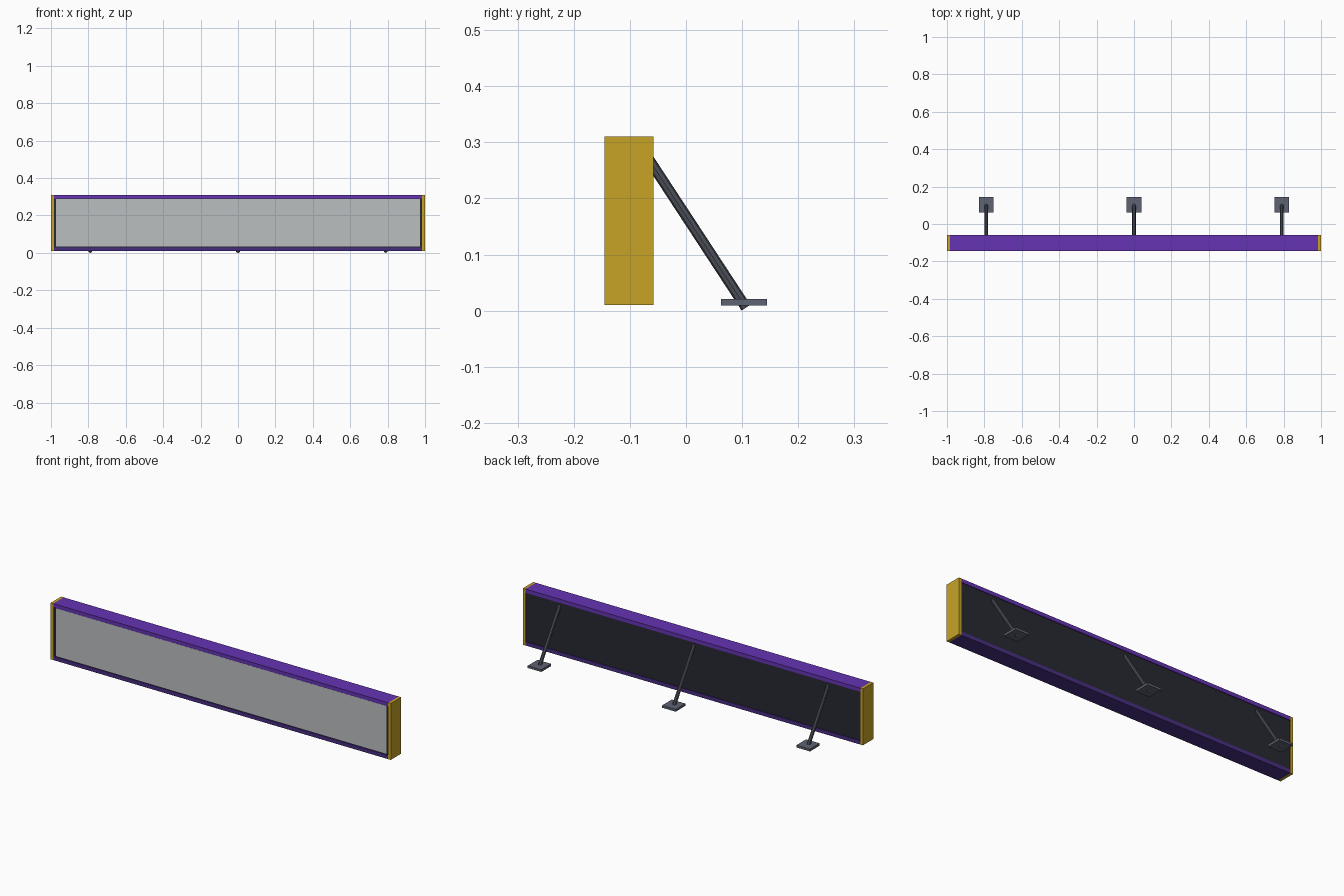
import bpy
from mathutils import Vector

cube = bpy.data.objects.get("Cube")
if cube:
    bpy.data.objects.remove(cube, do_unlink=True)


def material(name, r, g, b):
    m = bpy.data.materials.new(name)
    m.use_nodes = True
    m.diffuse_color = (r, g, b, 1)
    bsdf = next(n for n in m.node_tree.nodes if n.type == 'BSDF_PRINCIPLED')
    bsdf.inputs["Base Color"].default_value = (r, g, b, 1)
    return m


yellow = material("yellow", 0.58, 0.37, 0.02)
purple = material("purple", 0.13, 0.033, 0.45)
deep_purple = material("deep purple", 0.065, 0.027, 0.22)
panel_grey = material("panel grey", 0.5, 0.52, 0.53)
charcoal = material("charcoal", 0.021, 0.021, 0.032)
strut_grey = material("strut grey", 0.078, 0.084, 0.107)
foot_grey = material("foot grey", 0.113, 0.125, 0.17)


def box(name, lo, hi, mat):
    """Box spanning two opposite corners."""
    lo, hi = Vector(lo), Vector(hi)
    bpy.ops.mesh.primitive_cube_add(size=1, location=(lo + hi) / 2)
    ob = bpy.context.object
    ob.name = name
    ob.scale = hi - lo
    bpy.ops.object.transform_apply(location=False, rotation=False, scale=True)
    ob.data.materials.append(mat)


def rod(name, start, end, radius, mat):
    """Eight-sided rod between two points."""
    start, end = Vector(start), Vector(end)
    axis = end - start
    bpy.ops.mesh.primitive_cylinder_add(vertices=8, radius=radius, depth=axis.length,
                                        location=(start + end) / 2)
    ob = bpy.context.object
    ob.name = name
    ob.rotation_euler = (-axis.angle(Vector((0, 0, 1))), 0, 0)
    if axis.y < 0:
        ob.rotation_euler.x *= -1
    ob.data.materials.append(mat)


front, back = -0.145, -0.058
bottom, top = 0.01, 0.31
rail, cap = 0.02, 0.985

# Board body and the display panel on its face
box("board_core", (-cap, front + 0.006, bottom + rail), (cap, back - 0.004, top - rail), charcoal)
box("display_panel", (-0.972, front + 0.003, 0.033), (0.972, front + 0.01, 0.288), panel_grey)

# Long rails along the top and bottom
box("top_rail", (-cap, front, top - rail), (cap, back, top), purple)
box("bottom_rail", (-cap, front, bottom), (cap, back, bottom + rail), deep_purple)

# End caps
for side, sign in (("left", 1), ("right", -1)):
    x = sorted((sign * cap, sign))
    box(side + "_end_cap", (x[0], front, bottom), (x[1], back, top), yellow)

# Slanted rear supports with square feet
for side, x in (("left", 0.79), ("middle", 0), ("right", -0.79)):
    rod(side + "_strut", (x, 0.107, 0.0055), (x, -0.069, 0.274), 0.0095, strut_grey)
    box(side + "_foot", (x - 0.04, 0.062, 0.009), (x + 0.04, 0.144, 0.021), foot_grey)
